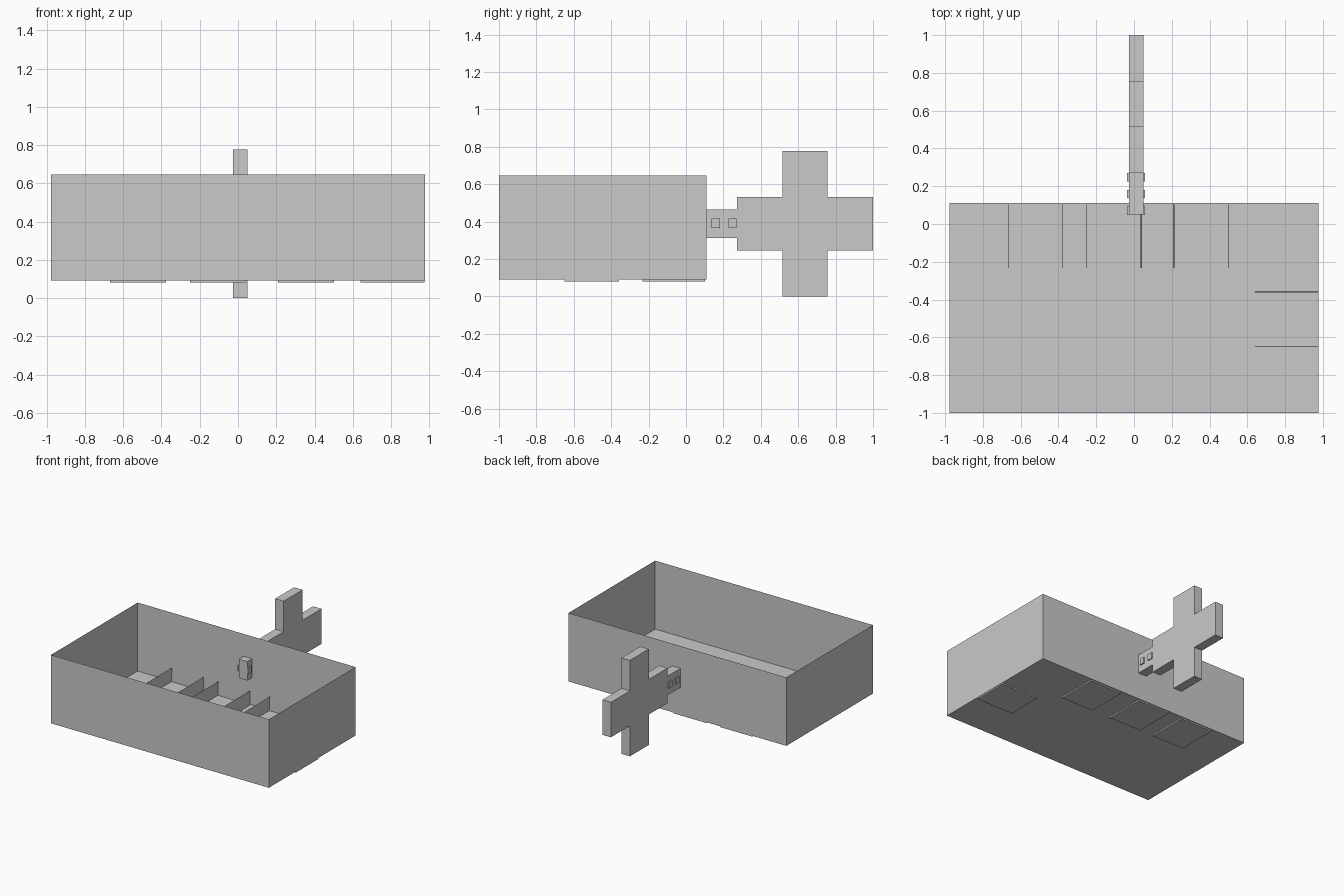
import bpy
import bmesh

if "Cube" in bpy.data.objects:
    bpy.data.objects.remove(bpy.data.objects["Cube"], do_unlink=True)

# Single plain colour
grey = bpy.data.materials.new("plain_grey")
grey.use_nodes = True
colour = (0.585, 0.585, 0.585, 1.0)
grey.diffuse_color = colour
grey.node_tree.nodes["Principled BSDF"].inputs["Base Color"].default_value = colour


def add_object(name, bm):
    mesh = bpy.data.meshes.new(name)
    bm.to_mesh(mesh)
    bm.free()
    mesh.materials.append(grey)
    obj = bpy.data.objects.new(name, mesh)
    bpy.context.scene.collection.objects.link(obj)
    return obj


def box(name, xs, ys, zs, open_top=False, taper=(0, 0)):
    """Box from min/max pairs, optionally an open thin shell with tapered sides."""
    bm = bmesh.new()
    bmesh.ops.create_cube(bm, size=1)
    bm.normal_update()
    if open_top:
        lids = [f for f in bm.faces if f.normal.z > 0.5]
        bmesh.ops.delete(bm, geom=lids, context="FACES")
    for v in bm.verts:
        top = v.co.z > 0
        inset_x, inset_y = taper if top else (0, 0)
        sx, sy = (1 if v.co.x > 0 else -1), (1 if v.co.y > 0 else -1)
        v.co = (xs[sx > 0] - sx * inset_x, ys[sy > 0] - sy * inset_y, zs[top])
    return add_object(name, bm)


# Large open bin with thin walls
box("bin", (-0.977, 0.977), (-1.0, 0.11), (0.092, 0.647), open_top=True)

# Small open trays sunk through the floor: three along the back, one at the side
for i, x in enumerate((-0.668, -0.252, 0.21)):
    box(f"back_tray_{i + 1}", (x, x + 0.291), (-0.232, 0.102), (0.081, 0.206),
        open_top=True, taper=(0.004, 0))
box("side_tray", (0.64, 0.974), (-0.65, -0.358), (0.081, 0.206),
    open_top=True, taper=(0, 0.004))

# Cross-shaped handle, extruded from half of its outline mirrored about its axis
half = [(0.05, 0.077), (0.273, 0.077), (0.273, 0.142), (0.515, 0.142),
        (0.515, 0.389), (0.757, 0.389), (0.757, 0.142), (1.0, 0.142)]
outline = half + [(y, -h) for y, h in reversed(half)]
bm = bmesh.new()
face = bm.faces.new([bm.verts.new((-0.027, y, 0.389 + h)) for y, h in outline])
side = bmesh.ops.extrude_face_region(bm, geom=[face])["geom"]
bmesh.ops.translate(bm, vec=(0.076, 0, 0),
                    verts=[v for v in side if isinstance(v, bmesh.types.BMVert)])
bmesh.ops.recalc_face_normals(bm, faces=bm.faces)
add_object("cross_handle", bm)

# Small square studs on both sides of the handle neck
for i, y in enumerate((0.048, 0.137, 0.226)):
    for label, xs in (("right", (-0.036, -0.027)), ("left", (0.049, 0.058))):
        box(f"neck_stud_{label}_{i + 1}", xs, (y, y + 0.044), (0.366, 0.416))
